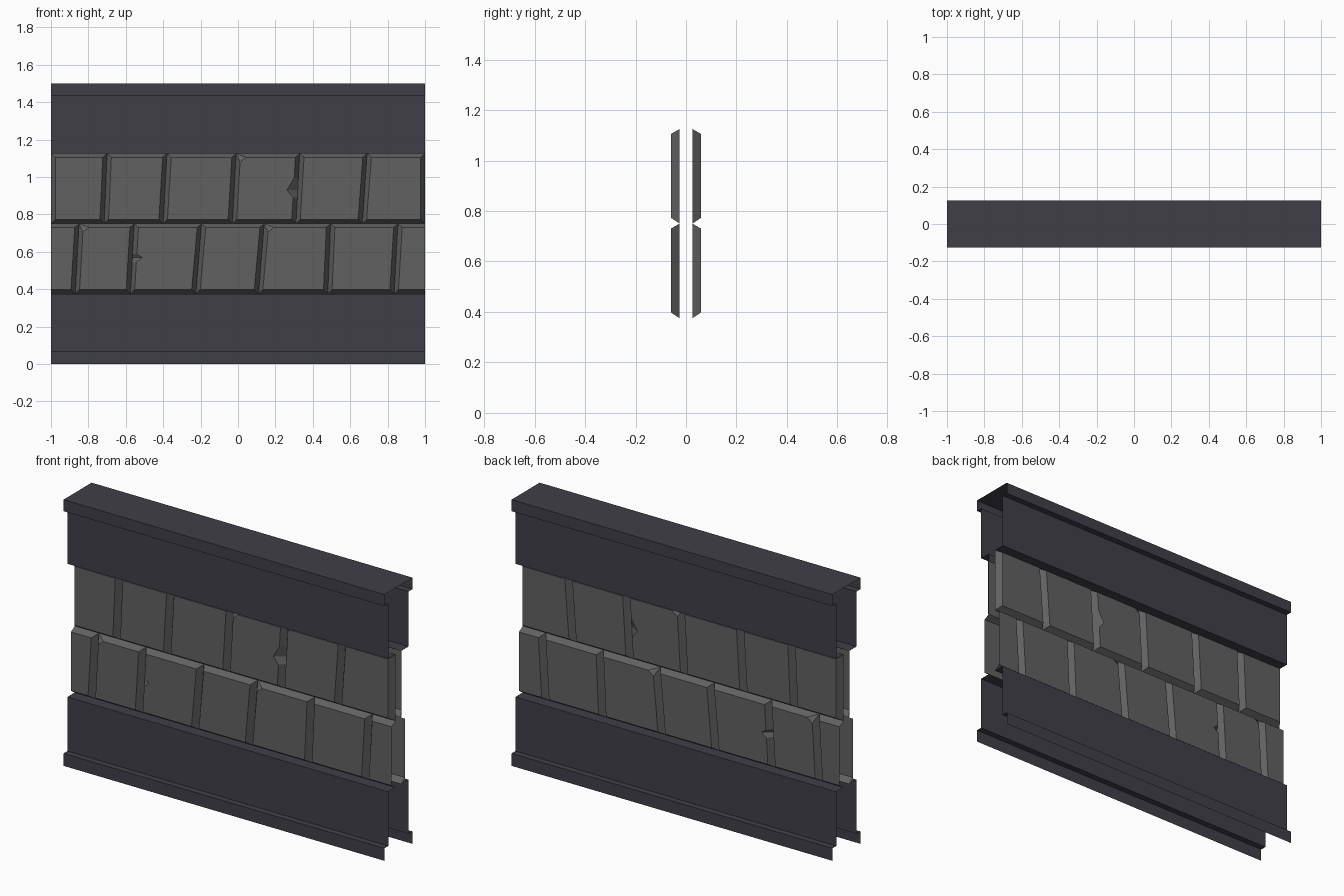
import bpy, bmesh
from mathutils import Vector

if "Cube" in bpy.data.objects:
    bpy.data.objects.remove(bpy.data.objects["Cube"])

GROOVE_Y, FACE_Y = -0.025, -0.06   # depth of the joints and of the brick faces
BEVEL = 0.023


def material(name, rgb):
    m = bpy.data.materials.new(name)
    m.diffuse_color = (*rgb, 1)
    m.use_nodes = True
    m.node_tree.nodes["Principled BSDF"].inputs["Base Color"].default_value = m.diffuse_color
    return m


stone = material("grey stone", (0.12, 0.12, 0.12))
metal = material("dark trim", (0.053, 0.049, 0.064))


def finish(bm, name, mat):
    """Turn a bmesh of the front half into an object mirrored to the back."""
    bmesh.ops.remove_doubles(bm, verts=bm.verts[:], dist=1e-5)
    me = bpy.data.meshes.new(name)
    bm.to_mesh(me)
    bm.free()
    me.materials.append(mat)
    ob = bpy.data.objects.new(name, me)
    bpy.context.collection.objects.link(ob)
    mod = ob.modifiers.new("back side", 'MIRROR')
    mod.use_axis = (False, True, False)
    mod.use_clip = True
    return ob


def trim(name, profile):
    """Sweep a (y, z) profile along the wall length, ends left open."""
    bm = bmesh.new()
    rows = [[bm.verts.new((x, y, z)) for x in (-1, 1)] for y, z in profile]
    for a, b in zip(rows, rows[1:]):
        bm.faces.new((a[0], b[0], b[1], a[1]))
    finish(bm, name, metal)


def brick(bm, left, right, z0, z1, open_l=False, open_r=False,
          notch_l=None, notch_r=None, clip=False):
    """Bevelled brick between two slanted joints given as (x bottom, x top)."""
    bl, br = (0 if open_l else BEVEL), (0 if open_r else BEVEL)
    outer = [(left[0], z0), (right[0], z0), (right[1], z1), (left[1], z1)]
    inner = [(left[0] + bl, z0 + BEVEL), (right[0] - br, z0 + BEVEL),
             (right[1] - br, z1 - 0.02), (left[1] + bl, z1 - 0.02)]
    ring = []                                  # (outer, inner) pairs

    def chip(i, j, notch):
        # broken notch in one side: z values along the side, depth at the middle
        for z, depth in notch:
            t = (z - outer[i][1]) / (outer[j][1] - outer[i][1])
            o = Vector(outer[i]).lerp(Vector(outer[j]), t)
            s = (z - inner[i][1]) / (inner[j][1] - inner[i][1])
            p = Vector(inner[i]).lerp(Vector(inner[j]), s)
            p.x += depth
            ring.append((tuple(o), tuple(p)))

    ring += [(outer[0], inner[0]), (outer[1], inner[1])]
    if notch_r:
        chip(1, 2, notch_r)
    ring.append((outer[2], inner[2]))
    if clip:                                   # knocked-off top left corner
        x, z = inner[3]
        ring += [(outer[3], (x + 0.03, z)), (outer[3], (x - 0.002, z - 0.025))]
    else:
        ring.append((outer[3], inner[3]))
    if notch_l:
        chip(3, 0, notch_l)

    ov = [bm.verts.new((o[0], GROOVE_Y, o[1])) for o, _ in ring]
    iv = [bm.verts.new((p[0], FACE_Y, p[1])) for _, p in ring]
    bm.faces.new(iv)
    n = len(ring)
    for k in range(n):
        m = (k + 1) % n
        a, b = ring[k][0], ring[m][0]
        if (open_l and a[0] == b[0] == -1) or (open_r and a[0] == b[0] == 1):
            continue                           # wall end stays open
        if a == b:
            bm.faces.new((ov[k], iv[m], iv[k]))
        else:
            bm.faces.new((ov[k], ov[m], iv[m], iv[k]))


def course(name, joints, z0, z1, open_ends, special):
    bm = bmesh.new()
    last = len(joints) - 2
    for i in range(last + 1):
        brick(bm, joints[i], joints[i + 1], z0, z1,
              open_l=open_ends and i == 0, open_r=open_ends and i == last,
              **special.get(i, {}))
    finish(bm, name, stone)


# Top cap and base skirt
trim("top_trim", [(0, 1.5), (-0.125, 1.5), (-0.125, 1.435), (-0.09, 1.435),
                  (-0.09, 1.125), (GROOVE_Y, 1.125)])
trim("base_trim", [(GROOVE_Y, 0.375), (-0.09, 0.375), (-0.09, 0.07),
                   (-0.125, 0.07), (-0.125, 0)])

# Two brick courses with slanted joints
course("upper_bricks",
       [(-1, -1), (-0.715, -0.70), (-0.40, -0.38), (-0.03, -0.01),
        (0.31, 0.33), (0.665, 0.69), (1, 1)],
       0.75, 1.125, False,
       {3: dict(clip=True, notch_r=[(0.89, 0), (0.93, -0.035), (0.995, 0)])})
course("lower_bricks",
       [(-1, -1), (-0.87, -0.85), (-0.575, -0.555), (-0.225, -0.195),
        (0.11, 0.14), (0.48, 0.495), (0.835, 0.855), (1, 1)],
       0.375, 0.75, True,
       {1: dict(clip=True), 4: dict(clip=True),
        2: dict(notch_l=[(0.588, 0), (0.57, 0.03), (0.545, 0)])})
